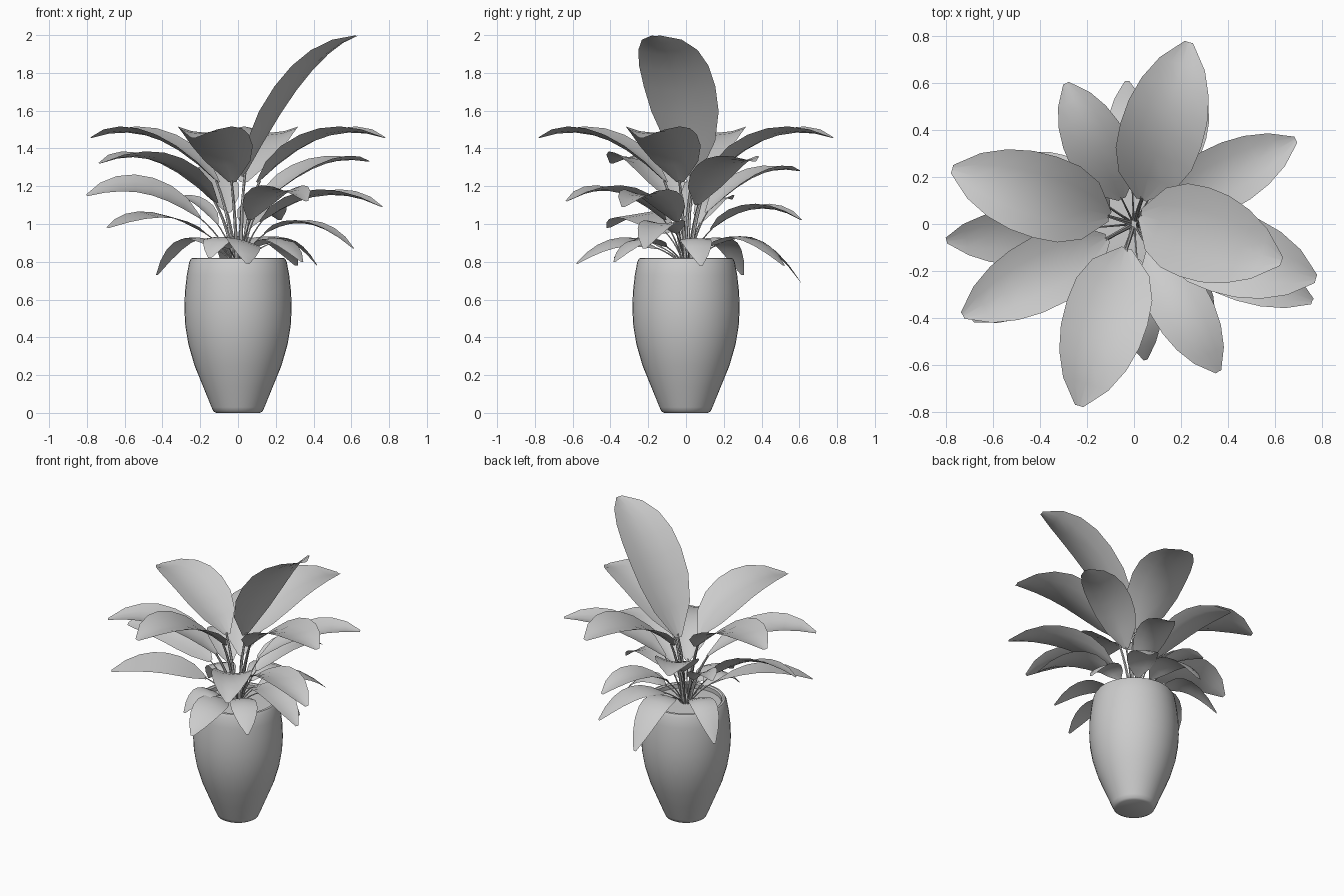
import bpy, bmesh, math
from mathutils import Vector, Matrix

if "Cube" in bpy.data.objects:
    bpy.data.objects.remove(bpy.data.objects["Cube"])


def make_object(name, verts, faces):
    mesh = bpy.data.meshes.new(name)
    mesh.from_pydata([tuple(v) for v in verts], [], faces)
    bm = bmesh.new()
    bm.from_mesh(mesh)
    bmesh.ops.remove_doubles(bm, verts=bm.verts, dist=1e-5)
    bmesh.ops.recalc_face_normals(bm, faces=bm.faces)
    bm.to_mesh(mesh)
    bm.free()
    obj = bpy.data.objects.new(name, mesh)
    bpy.context.collection.objects.link(obj)
    for o in bpy.context.selected_objects:
        o.select_set(False)
    bpy.context.view_layer.objects.active = obj
    obj.select_set(True)
    bpy.ops.object.shade_smooth_by_angle(angle=math.radians(40))
    return obj


def lathe(name, profile, n=40):
    verts = [(r * math.cos(2 * math.pi * j / n), r * math.sin(2 * math.pi * j / n), z)
             for r, z in profile for j in range(n)]
    faces = [(i * n + j, i * n + (j + 1) % n, (i + 1) * n + (j + 1) % n, (i + 1) * n + j)
             for i in range(len(profile) - 1) for j in range(n)]
    faces.append(tuple(reversed(range(n))))
    faces.append(tuple(range((len(profile) - 1) * n, len(profile) * n)))
    return make_object(name, verts, faces)


# pot with inner rim, and the soil disc
lathe("pot", [(0.115, 0), (0.13, 0.008), (0.14, 0.03), (0.185, 0.14), (0.23, 0.25), (0.262, 0.36),
              (0.279, 0.46), (0.284, 0.55), (0.281, 0.64), (0.271, 0.73), (0.258, 0.80),
              (0.248, 0.818), (0.235, 0.82), (0.226, 0.812), (0.226, 0.75)])
lathe("soil", [(0.225, 0.765), (0.225, 0.785), (0.12, 0.79)])


def bezier(a, b, c, t):
    return a * (1 - t) ** 2 + b * 2 * t * (1 - t) + c * t * t


def stem(name, a, b, c, rad, n=6, rows=6):
    verts, faces = [], []
    for i in range(rows + 1):
        t = i / rows
        p = bezier(a, b, c, t)
        d = ((b - a) * (1 - t) + (c - b) * t).normalized()
        u = d.cross(Vector((0.3, 0.9, 0.1))).normalized()
        v = d.cross(u)
        r = rad * (1 - 0.4 * t)
        for j in range(n):
            k = 2 * math.pi * j / n
            verts.append(p + (u * math.cos(k) + v * math.sin(k)) * r)
    for i in range(rows):
        for j in range(n):
            faces.append((i * n + j, i * n + (j + 1) % n,
                          (i + 1) * n + (j + 1) % n, (i + 1) * n + j))
    make_object(name, verts, faces)


OUTLINE = [0.12, 0.70, 0.94, 1.0, 0.97, 0.83, 0.56, 0.10]


def leaf(name, tip, r0, z0, zm, width, cup=0.2, roll=0, base_y=0):
    az = math.atan2(tip[1], tip[0])
    out = Vector((math.cos(az), math.sin(az), 0))
    a = out * r0 + Vector((0, base_y, z0))
    c = Vector(tip)
    flat = Vector((c.x - a.x, c.y - a.y, 0)).normalized()
    side = Vector((-flat.y, flat.x, 0))
    mid = (a + c) / 2
    mid.z = zm
    b = mid * 2 - (a + c) / 2
    verts, faces, cols = [], [], 4
    rows = len(OUTLINE) - 1
    for i, w in enumerate(OUTLINE):
        t = i / rows
        p = bezier(a, b, c, t)
        d = ((b - a) * (1 - t) + (c - b) * t).normalized()
        s = Matrix.Rotation(math.radians(roll), 3, d) @ side
        n = d.cross(s)
        for j in range(cols + 1):
            u = 2 * j / cols - 1
            verts.append(p + s * (u * w * width / 2) + n * (cup * u * u * w * width))
    k = cols + 1
    for i in range(rows):
        for j in range(cols):
            faces.append((i * k + j, (i + 1) * k + j, (i + 1) * k + j + 1, i * k + j + 1))
    make_object(name + "_blade", verts, faces)
    # stalk rising from the soil to the blade
    root = out * 0.02 + Vector((0, 0, 0.78))
    bend = out * (r0 * 0.4) + Vector((0, 0, 0.78 + (z0 - 0.78) * 0.6))
    stem(name + "_stalk", root, bend, a + (b - a) * 0.03, 0.011 if z0 > 1.1 else 0.005)


# tall new leaf
leaf("top_leaf", (0.63, -0.16, 1.995), 0.03, 1.25, 1.76, 0.40, 0.10, 0, 0.05)

# upper ring of four equal leaves
for i in range(4):
    k = math.radians(-16.8 + 90 * i)
    leaf(f"upper_leaf_{i}", (0.81 * math.cos(k), 0.81 * math.sin(k), 1.455),
         0.11, 1.22, 1.455, 0.36, 0.11)

# middle leaves: tip, base radius, base height, mid height, width, cup, roll
MIDDLE = [
    ((-0.73, -0.39, 1.32), 0.13, 1.11, 1.33, 0.31, 0.12, 0),
    ((0.69, 0.36, 1.33), 0.13, 1.10, 1.30, 0.28, 0.12, 0),
    ((-0.29, 0.60, 1.28), 0.12, 1.06, 1.25, 0.27, 0.12, 0),
    ((0.36, -0.63, 1.12), 0.13, 1.02, 1.17, 0.26, 0.12, 0),
    ((-0.80, -0.07, 1.15), 0.20, 1.03, 1.19, 0.26, 0.08, -22),
    ((0.76, -0.33, 1.09), 0.13, 1.01, 1.15, 0.26, 0.12, 0),
    ((0.22, 0.61, 1.02), 0.14, 0.97, 1.08, 0.22, 0.12, 0),
    ((-0.69, -0.41, 0.98), 0.20, 0.95, 1.05, 0.24, 0.0, -8),
    ((0.61, -0.22, 0.87), 0.15, 0.95, 1.00, 0.21, 0.08, 0),
    ((-0.37, 0.24, 1.13), 0.13, 1.00, 1.12, 0.17, 0.12, 0),
]
for i, row in enumerate(MIDDLE):
    leaf(f"middle_leaf_{i}", *row)

# low drooping leaves over the rim: same columns
LOW = [
    ((-0.43, 0.30, 0.73), 0.15, 0.87, 0.92, 0.17, -0.05, 0),
    ((0.42, 0.08, 0.78), 0.14, 0.88, 0.92, 0.17, -0.05, 0),
    ((0.05, -0.58, 0.79), 0.15, 0.87, 0.91, 0.19, -0.05, -15),
    ((0.34, -0.38, 0.80), 0.14, 0.88, 0.92, 0.17, -0.05, 0),
    ((-0.03, 0.61, 0.69), 0.15, 0.88, 0.92, 0.20, -0.05, 0),
    ((-0.15, -0.38, 0.82), 0.13, 0.87, 0.93, 0.17, -0.05, 0),
    ((0.31, 0.52, 0.78), 0.14, 0.88, 0.93, 0.19, -0.05, 0),
]
for i, row in enumerate(LOW):
    leaf(f"low_leaf_{i}", *row)
